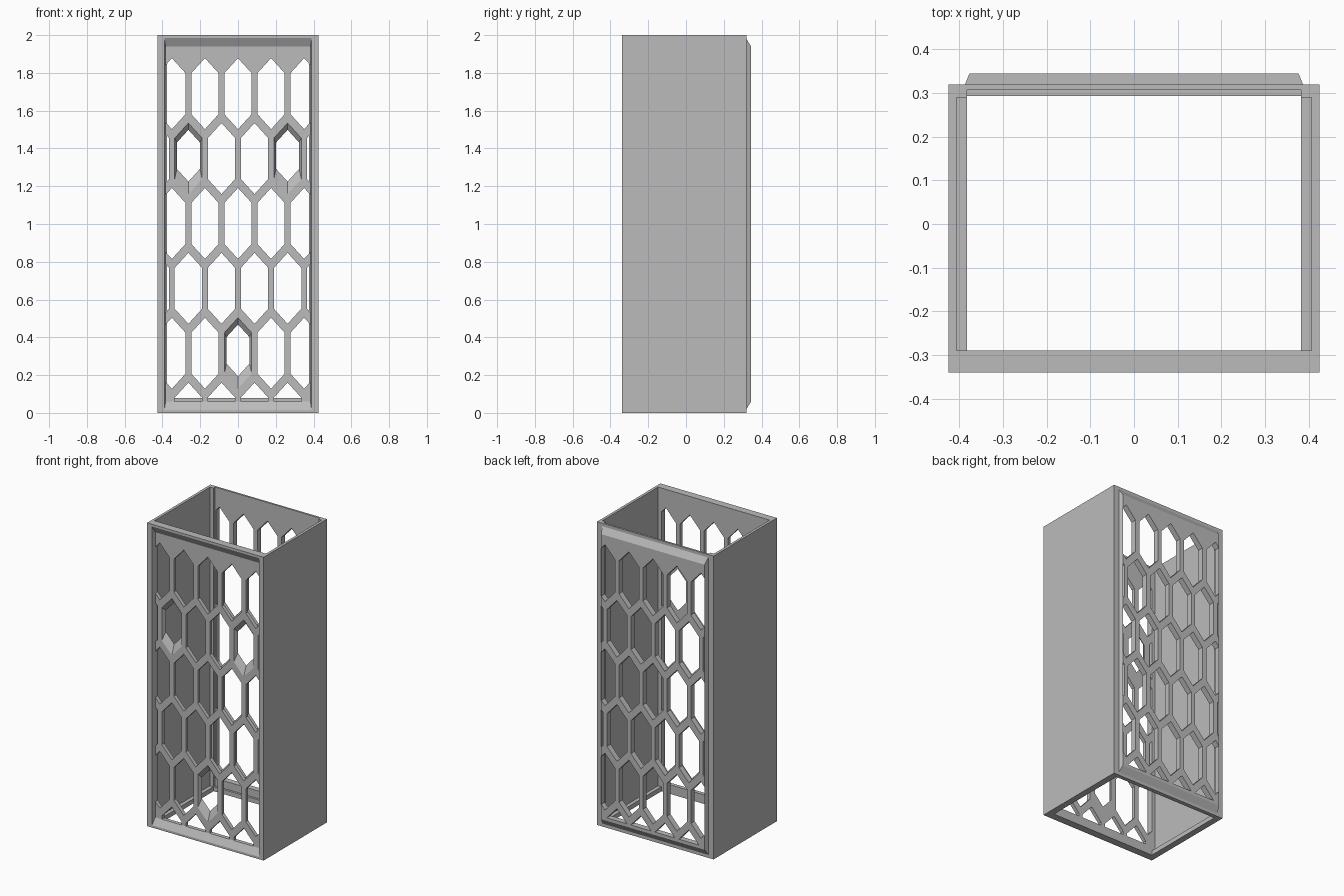
import bpy, bmesh

if "Cube" in bpy.data.objects:
    bpy.data.objects.remove(bpy.data.objects["Cube"], do_unlink=True)

mat = bpy.data.materials.new("plain grey")
mat.use_nodes = True
GREY = (0.5, 0.5, 0.5, 1)
mat.diffuse_color = GREY
mat.node_tree.nodes["Principled BSDF"].inputs["Base Color"].default_value = GREY


def finish(bm, name):
    bmesh.ops.recalc_face_normals(bm, faces=bm.faces)
    me = bpy.data.meshes.new(name)
    bm.to_mesh(me)
    bm.free()
    me.materials.append(mat)
    ob = bpy.data.objects.new(name, me)
    bpy.context.collection.objects.link(ob)
    return ob


def rect(hw, z0, z1):
    return [(-hw, z0), (hw, z0), (hw, z1), (-hw, z1)]


def hexagon(cx, cz, hw, hh, slope=1.1):
    s = hh - hw * slope
    return [(cx, cz + hh), (cx + hw, cz + s), (cx + hw, cz - s),
            (cx, cz - hh), (cx - hw, cz - s), (cx - hw, cz + s)]


def loft(bm, loops, closed=False):
    """Skin (profile, y) loops; closed makes a ring, otherwise ends are capped."""
    vs = [[bm.verts.new((x, y, z)) for x, z in pts] for pts, y in loops]
    n = len(vs[0])
    pairs = list(zip(vs, vs[1:])) + ([(vs[-1], vs[0])] if closed else [])
    for a, b in pairs:
        for i in range(n):
            j = (i + 1) % n
            bm.faces.new((a[i], a[j], b[j], b[i]))
    if not closed:
        bm.faces.new(vs[0])
        bm.faces.new(vs[-1])


def solid(name, loops, closed=False):
    bm = bmesh.new()
    loft(bm, loops, closed)
    return finish(bm, name)


def box(name, x0, x1, y0, y1, z0, z1):
    prof = [(x0, z0), (x1, z0), (x1, z1), (x0, z1)]
    return solid(name, [(prof, y0), (prof, y1)])


# Staggered honeycomb layout
PITCH, ROW, HW, HH, TOP = 0.175, 0.3435, 0.0725, 0.188, 1.69
cells = []
for r in range(6):
    odd = r % 2
    xs = [(i + 0.5 * odd) * PITCH for i in range(-3, 3 if odd else 4)]
    limit = 0.3 if r == 5 else 0.45
    cells += [(x, TOP - r * ROW) for x in xs if abs(x) < limit]


def lattice(name, hw, y0, y1, z0):
    panel = solid(name, [(rect(hw, z0, 1.94), y0), (rect(hw, z0, 1.94), y1)])
    bm = bmesh.new()
    for cx, cz in cells:
        prof = hexagon(cx, cz, HW, HH)
        loft(bm, [(prof, y0 - 0.05), (prof, y1 + 0.05)])
    cutter = finish(bm, name + "_cutter")
    mod = panel.modifiers.new("holes", "BOOLEAN")
    mod.object, mod.operation, mod.solver = cutter, "DIFFERENCE", "EXACT"
    # Bake the holes and drop the cutter
    deps = bpy.context.evaluated_depsgraph_get()
    me = bpy.data.meshes.new_from_object(panel.evaluated_get(deps))
    panel.modifiers.clear()
    panel.data = me
    bpy.data.objects.remove(cutter, do_unlink=True)


FRONT, PANEL, INNER = -0.34, -0.315, -0.29
BACK_IN, BACK, TONGUE = 0.307, 0.32, 0.345
OUTER = rect(0.425, 0, 2)

# Front frame with a sloped socket, and its recessed lattice
solid("front_frame", [(OUTER, FRONT), (rect(0.39, 0.015, 1.985), FRONT),
                      (rect(0.383, 0.06, 1.94), PANEL),
                      (rect(0.383, 0.06, 1.94), INNER), (OUTER, INNER)], True)
lattice("front_lattice", 0.383, PANEL, INNER, 0.06)

# Tapered collars in three front cells
for i, (cx, r) in enumerate([(-1.5 * PITCH, 1), (1.5 * PITCH, 1), (0, 4)]):
    cz = TOP - r * ROW
    outer = hexagon(cx, cz, HW, HH)
    solid(f"cell_collar_{i + 1}", [(outer, PANEL),
          (hexagon(cx, cz + 0.015, 0.061, 0.137), INNER), (outer, INNER)], True)

# Back frame with a bevelled raised tongue, and its lattice
inner = rect(0.377, 0.06, 1.94)
solid("back_frame", [(OUTER, BACK_IN), (OUTER, BACK), (rect(0.387, 0.02, 1.98), BACK),
                     (inner, TONGUE), (inner, BACK_IN)], True)
lattice("back_lattice", 0.377, BACK_IN, TONGUE, 0.08)
box("back_lattice_base", -0.377, 0.377, BACK_IN, TONGUE, 0.06, 0.08)
box("back_ledge", -0.383, 0.383, 0.293, BACK_IN, 0, 0.03)

# Side walls, bottom ledges and rear corner posts
for side, s in (("left", 1), ("right", -1)):
    wall, lip = sorted((s * 0.407, s * 0.425)), sorted((s * 0.383, s * 0.407))
    box(side + "_wall", *wall, INNER, BACK_IN, 0, 2)
    box(side + "_ledge", *lip, INNER, 0.29, 0, 0.03)
    box(side + "_rear_post", *lip, 0.29, BACK_IN, 0, 2)
